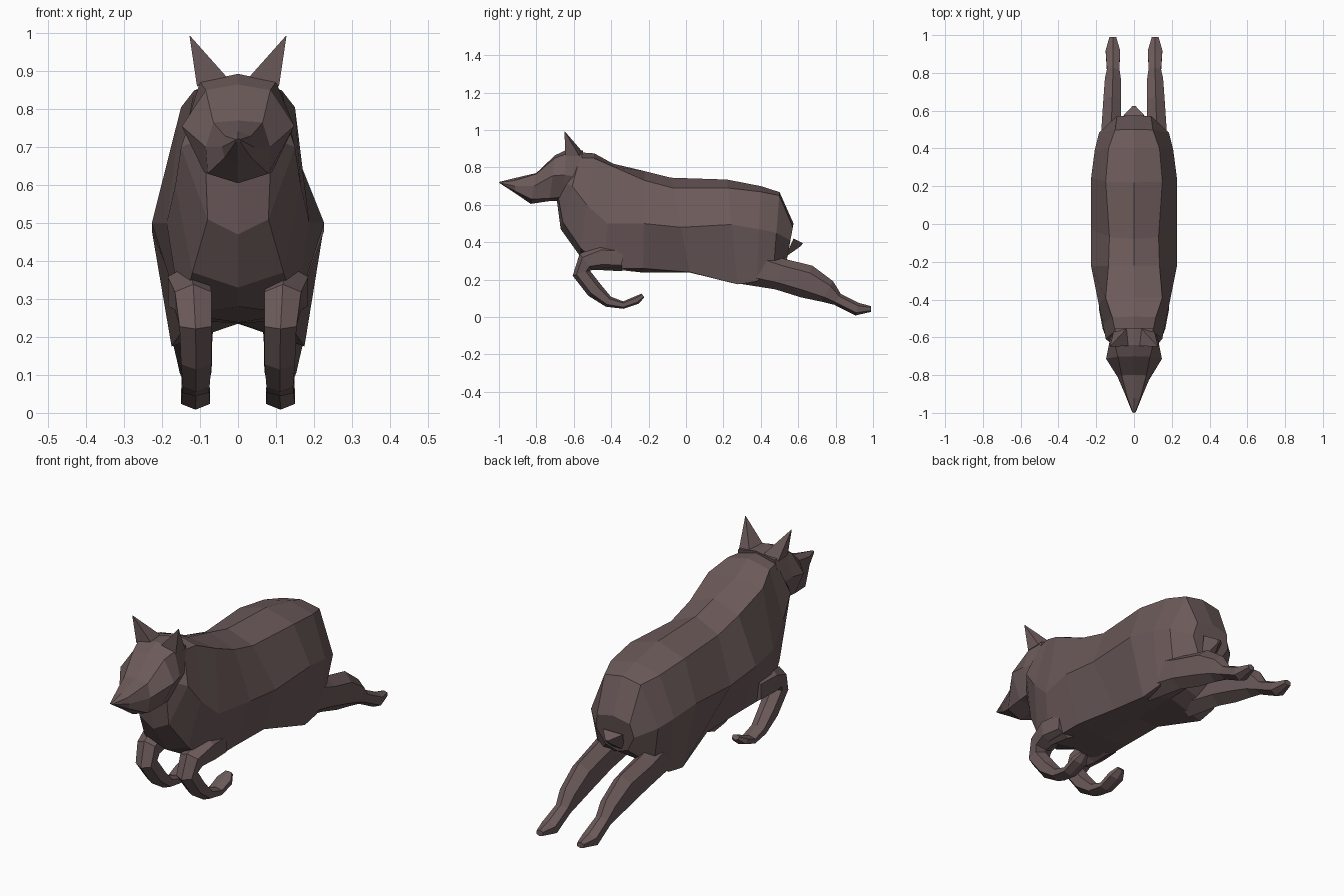
import bpy, bmesh, math
from mathutils import Vector

fur = bpy.data.materials.new("dark brown fur")
fur.diffuse_color = (0.15, 0.102, 0.102, 1)


def loft(name, rings):
    """Skin a list of equal-length point rings, cap both ends, flat faces."""
    bm = bmesh.new()
    loops = [[bm.verts.new(p) for p in ring] for ring in rings]
    n = len(loops[0])
    for a, b in zip(loops, loops[1:]):
        for i in range(n):
            j = (i + 1) % n
            bm.faces.new((a[i], a[j], b[j], b[i]))
    bm.faces.new(loops[0])
    bm.faces.new(loops[-1])
    bmesh.ops.recalc_face_normals(bm, faces=bm.faces)
    me = bpy.data.meshes.new(name)
    bm.to_mesh(me)
    bm.free()
    me.materials.append(fur)
    ob = bpy.data.objects.new(name, me)
    bpy.context.collection.objects.link(ob)
    return ob


def section(yt, yb, zt, w1, z1, w2, z2, w3, z3, zb):
    """Mirrored eight-point cross-section, leaning from yt (top) to yb (bottom)."""
    half = [(0, zt), (w1, z1), (w2, z2), (w3, z3), (0, zb)]
    pts = half + [(-x, z) for x, z in half[3:0:-1]]
    return [(x, yt + (yb - yt) * (zt - z) / (zt - zb), z) for x, z in pts]


def limb(name, path):
    """Six-sided tube through (x, y, z, half width, half height), on both sides."""
    for side, s in (("left", 1), ("right", -1)):
        rings = []
        for i, (x, y, z, w, h) in enumerate(path):
            a, b = path[max(i - 1, 0)], path[min(i + 1, len(path) - 1)]
            d = Vector((0, b[1] - a[1], b[2] - a[2])).normalized()
            up = Vector((0, -d.z, d.y))
            rings.append([Vector((s * (x + w * u), y, z)) + up * h * v for u, v in
                          ((0, 1), (1, .55), (1, -.55), (0, -1), (-1, -.55), (-1, .55))])
        loft(side + "_" + name, rings)


# torso, from rump to throat
loft("torso", [section(*r) for r in (
    (.575, .54, .50, .09, .48, .105, .41, .06, .33, .31),
    (.50, .47, .668, .10, .65, .185, .45, .15, .25, .28),
    (.40, .38, .70, .135, .67, .208, .47, .17, .19, .24),
    (.22, .27, .735, .15, .69, .227, .495, .175, .175, .235),
    (-.08, .02, .745, .13, .69, .227, .48, .13, .24, .238),
    (-.22, -.23, .78, .135, .73, .227, .50, .15, .26, .238),
    (-.39, -.44, .82, .15, .805, .188, .50, .15, .26, .28),
    (-.49, -.57, .875, .115, .85, .165, .60, .12, .37, .33),
    (-.56, -.67, .88, .10, .85, .15, .70, .08, .51, .47),
    (-.62, -.69, .80, .08, .78, .10, .72, .085, .64, .62))])

# head and snout
loft("head", [section(*r) for r in (
    (-.55, -.60, .89, .10, .87, .12, .75, .085, .65, .63),
    (-.64, -.66, .893, .10, .872, .135, .76, .09, .64, .62),
    (-.70, -.73, .865, .085, .85, .148, .755, .09, .635, .62),
    (-.80, -.83, .77, .065, .765, .085, .70, .08, .63, .605),
    (-.92, -.91, .742, .035, .73, .042, .70, .035, .672, .66),
    (-1.0, -.99, .722, .006, .72, .01, .717, .006, .714, .712))])

# stub tail
loft("tail", [[(-.055, .575, .42), (.055, .575, .42), (.03, .53, .32), (-.03, .53, .32)],
              [(-.008, .625, .395), (.008, .625, .395), (.004, .615, .38), (-.004, .615, .38)]])

# ears
for side, s in (("left", 1), ("right", -1)):
    tip = Vector((s * .128, -.65, .995))
    base = [Vector((s * x, y, z)) for x, y, z in
            ((.03, -.645, .885), (.108, -.645, .86), (.108, -.57, .86), (.04, -.555, .885))]
    loft(side + "_ear", [base, [tip + (p - tip) * .02 for p in base]])

# tucked front legs
limb("front_leg", [
    (.12, -.34, .315, .055, .07), (.13, -.45, .32, .055, .07),
    (.118, -.535, .295, .048, .055), (.112, -.56, .235, .042, .048),
    (.11, -.49, .145, .04, .045), (.11, -.415, .082, .035, .03),
    (.112, -.335, .064, .035, .02), (.112, -.265, .09, .037, .022),
    (.112, -.23, .115, .018, .013)])

# stretched hind legs
limb("hind_leg", [
    (.12, .28, .29, .055, .11), (.12, .50, .23, .052, .085),
    (.115, .645, .19, .047, .09), (.112, .755, .137, .042, .063),
    (.11, .81, .095, .033, .034), (.112, .915, .042, .038, .035),
    (.112, .99, .043, .018, .015)])
